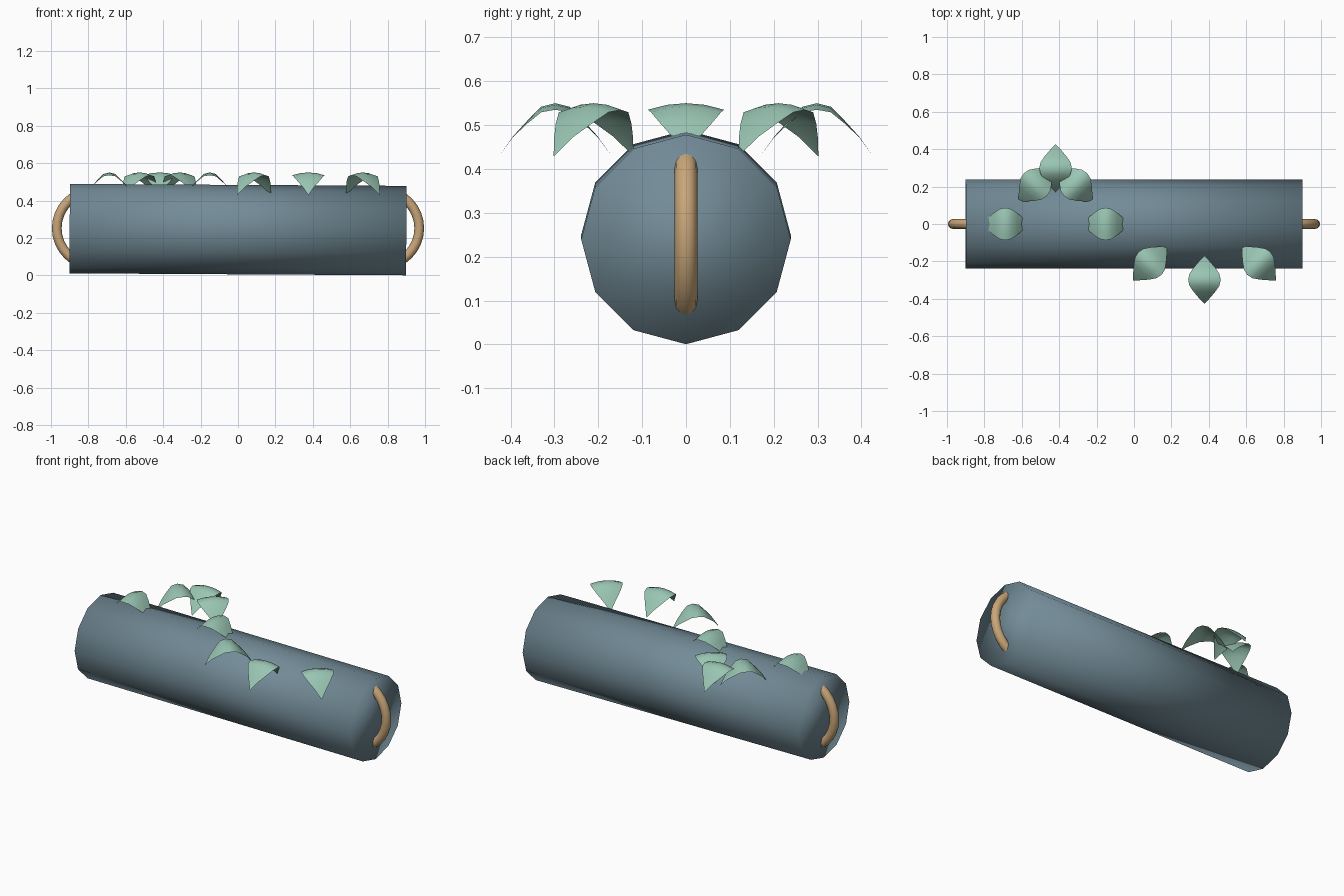
import bpy, bmesh
from math import pi, sin, cos, radians

if "Cube" in bpy.data.objects:
    bpy.data.objects.remove(bpy.data.objects["Cube"])


def material(name, rgb):
    m = bpy.data.materials.new(name)
    m.diffuse_color = (*rgb, 1)
    m.use_nodes = True
    m.node_tree.nodes["Principled BSDF"].inputs["Base Color"].default_value = m.diffuse_color
    return m


BLUE = material("slate_blue", (0.17, 0.26, 0.31))
GREEN = material("leaf_green", (0.32, 0.56, 0.45))
TAN = material("tan_wood", (0.58, 0.38, 0.19))


def finish(obj, name, mat):
    obj.name = name
    obj.data.materials.append(mat)
    for p in obj.data.polygons:
        p.use_smooth = True
    return obj


# Log body: twelve-sided, lying along x with a slight tilt
bpy.ops.mesh.primitive_cylinder_add(vertices=12, radius=0.239, depth=1.8,
                                    location=(0, 0, 0.2445),
                                    rotation=(0, pi / 2 + 0.0057, 0))
finish(bpy.context.object, "body", BLUE)

# Ring handles sunk into both ends
for side, name in ((-1, "left_handle"), (1, "right_handle")):
    bpy.ops.mesh.primitive_torus_add(major_radius=0.2, minor_radius=0.026,
                                     major_segments=32, minor_segments=12,
                                     location=(side * 0.769, 0, 0.252),
                                     rotation=(pi / 2, 0, 0))
    finish(bpy.context.object, name, TAN)

# Arched leaf sheet: (distance from middle, half width, drop) from middle to tip
HALF = [(0, 0.087, 0), (0.032, 0.08, 0.008), (0.064, 0.058, 0.04),
        (0.096, 0.031, 0.075), (0.128, 0.001, 0.12)]
STATIONS = [(-d, w, h) for d, w, h in reversed(HALF[1:])] + HALF


def leaf_mesh():
    bm = bmesh.new()
    rows = []
    for d, w, h in STATIONS:
        rows.append([bm.verts.new((d, k * w, -h - 0.015 * (k * w / 0.087) ** 2))
                     for k in (-1, -0.5, 0, 0.5, 1)])
    for a, b in zip(rows, rows[1:]):
        for j in range(4):
            bm.faces.new((a[j], b[j], b[j + 1], a[j + 1]))
    me = bpy.data.meshes.new("leaf")
    bm.to_mesh(me)
    bm.free()
    return me


# Eight leaves winding along the top, each turned 45 degrees further
for i in range(8):
    t = radians(45 * i)
    leaf = bpy.data.objects.new("leaf", leaf_mesh())
    bpy.context.collection.objects.link(leaf)
    leaf.location = (-0.8175 + 0.199 * i + 0.13 * cos(t), 0.298 * sin(t), 0.55)
    leaf.rotation_euler = (0, 0, t)
    finish(leaf, f"leaf_{i + 1}", GREEN)
